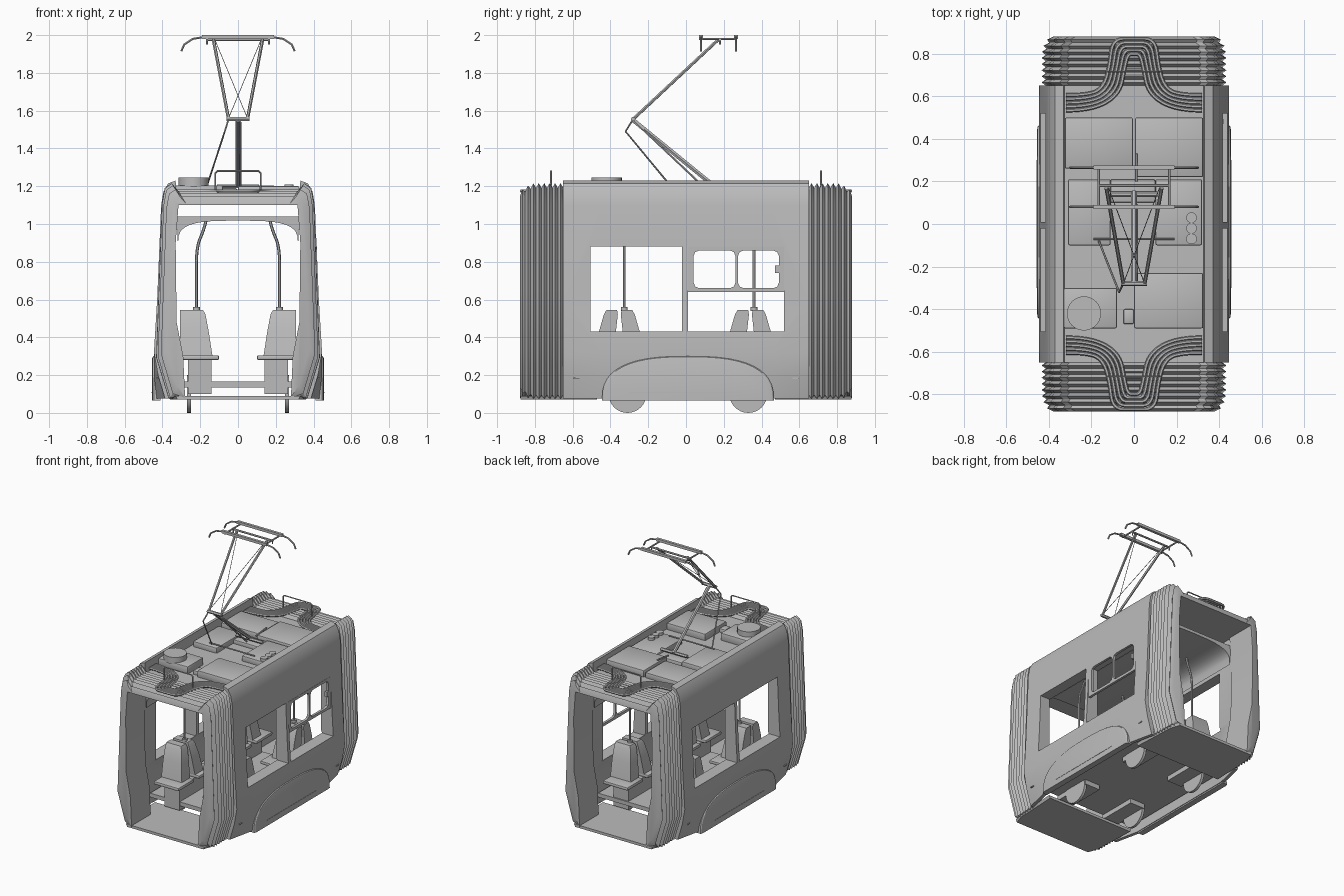
import bpy, bmesh, math
from mathutils import Vector

if "Cube" in bpy.data.objects:
    bpy.data.objects.remove(bpy.data.objects["Cube"])

grey = bpy.data.materials.new("plain grey")
grey.use_nodes = True
grey.diffuse_color = (0.5, 0.5, 0.5, 1)
grey.node_tree.nodes["Principled BSDF"].inputs["Base Color"].default_value = (0.5, 0.5, 0.5, 1)


def finish(name, bm):
    bmesh.ops.recalc_face_normals(bm, faces=bm.faces)
    me = bpy.data.meshes.new(name)
    bm.to_mesh(me)
    bm.free()
    me.materials.append(grey)
    ob = bpy.data.objects.new(name, me)
    bpy.context.collection.objects.link(ob)
    return ob


def loft(name, rings):
    """Skin closed rings of points and cap both ends."""
    bm = bmesh.new()
    vs = [[bm.verts.new(p) for p in ring] for ring in rings]
    n = len(vs[0])
    for a, b in zip(vs, vs[1:]):
        for i in range(n):
            j = (i + 1) % n
            bm.faces.new((a[i], a[j], b[j], b[i]))
    bm.faces.new(vs[0])
    bm.faces.new(vs[-1][::-1])
    return finish(name, bm)


def prism_y(name, pts, a, b):
    return loft(name, [[(x, y, z) for x, z in pts] for y in (a, b)])


def prism_x(name, pts, a, b):
    return loft(name, [[(x, y, z) for y, z in pts] for x in (a, b)])


def bake(ob):
    """Replace an object's mesh by its modified result."""
    dg = bpy.context.evaluated_depsgraph_get()
    me = bpy.data.meshes.new_from_object(ob.evaluated_get(dg))
    ob.modifiers.clear()
    ob.data = me


def box(name, x, y, z, bevel=0):
    ob = prism_x(name, [(y[0], z[0]), (y[1], z[0]), (y[1], z[1]), (y[0], z[1])], *x)
    if bevel:
        m = ob.modifiers.new("soft", "BEVEL")
        m.width, m.segments = bevel, 2
        bake(ob)
    return ob


def cut(ob, cutters):
    for c in cutters:
        m = ob.modifiers.new("cut", "BOOLEAN")
        m.operation, m.solver, m.object = "DIFFERENCE", "EXACT", c
        bake(ob)
        bpy.data.objects.remove(c)


def tube(name, pts, r, smooth=False):
    cu = bpy.data.curves.new(name, "CURVE")
    cu.dimensions, cu.bevel_depth, cu.bevel_resolution = "3D", r, 1
    cu.use_fill_caps = True
    sp = cu.splines.new("NURBS" if smooth else "POLY")
    sp.points.add(len(pts) - 1)
    for p, co in zip(sp.points, pts):
        p.co = (*co, 1)
    if smooth:
        sp.order_u, sp.use_endpoint_u, sp.resolution_u = 3, True, 6
    cu.materials.append(grey)
    tmp = bpy.data.objects.new(name, cu)
    bpy.context.collection.objects.link(tmp)
    dg = bpy.context.evaluated_depsgraph_get()
    me = bpy.data.meshes.new_from_object(tmp.evaluated_get(dg))
    bpy.data.objects.remove(tmp)
    ob = bpy.data.objects.new(name, me)
    bpy.context.collection.objects.link(ob)


def disc(name, centre, r, depth, axis):
    bm = bmesh.new()
    bmesh.ops.create_cone(bm, cap_ends=True, segments=32, radius1=r, radius2=r, depth=depth)
    rot = Vector((0, 0, 1)).rotation_difference(Vector(axis)).to_matrix()
    bmesh.ops.rotate(bm, verts=bm.verts, matrix=rot)
    bmesh.ops.translate(bm, verts=bm.verts, vec=centre)
    finish(name, bm)


# Side walls: skirts draw in towards the ends, window openings cut through
wall = [(.43, .075), (.445, .2), (.445, .32), (.428, .6), (.407, 1.1), (.395, 1.17),
        (.37, 1.215), (.33, 1.23), (.325, 1.1), (.32, 1.0), (.335, .9), (.335, .45),
        (.4, .3), (.405, .075)]
for s, side in ((1, "left"), (-1, "right")):
    rings = [[(s * (x - tuck * max(0, .32 - z) / .25), y, z) for x, z in wall]
             for y, tuck in ((-.65, .045), (-.45, 0), (.45, 0), (.65, .045))]
    ob = loft(side + "_side_wall", rings)
    xr = sorted((s * .2, s * .6))
    cut(ob, [box("cutter", xr, (-.505, -.02), (.43, .88)),
             box("cutter", xr, (.01, .52), (.43, .88))])
    # Wheel cover: low rounded arch on the skirt
    arch = []
    for i in range(25):
        t = math.pi * i / 24
        c, d = math.cos(t), math.sin(t)
        arch.append((.01 + .455 * math.copysign(abs(c) ** .75, c), .065 + .235 * d ** .75))
    rings = [[(s * x, .01 + (y - .01) * k, .065 + (z - .065) * k) for y, z in arch]
             for x, k in ((.41, 1), (.446, 1), (.452, .985), (.455, .95))]
    loft(side + "_wheel_cover", rings)
    box(side + "_cover_seam", sorted((s * .45, s * .457)), (-.3, .3), (.105, .11))
    for y in (-.58, .58):
        box(side + "_marker", sorted((s * .41, s * .435)), (y - .015, y + .015), (.18, .187))

# Sliding vent panes in one window
vent = box("vent_frame", (.4, .418), (.01, .52), (.64, .88))
cut(vent, [box("cutter", (.3, .5), r, (.66, .86), .03) for r in ((.04, .262), (.275, .492))])
box("vent_latch", (.4, .42), (.47, .492), (.74, .78))

# Floors, arched ceiling and roof deck
box("centre_floor", (-.39, .39), (-.5, .5), (.135, .165))
ceiling = [(-.325, 1.04), (.325, 1.04)]
for i in range(17):
    t = math.pi * i / 16
    c = math.cos(t)
    ceiling.append((.318 * math.copysign(abs(c) ** .6, c), .89 + .128 * math.sin(t) ** .6))
prism_y("ceiling", ceiling, -.65, .65)
box("roof_deck", (-.33, .33), (-.65, .65), (1.1, 1.15))

# Folded bellows at both ends, each with floor, hoses and a hoop
half_out = [(.36, .08), (.425, .3), (.412, .65), (.395, 1.1), (.38, 1.18), (.345, 1.205), (.31, 1.165)]
half_in = [(.315, 1.1), (.33, .9), (.325, .48), (.29, .3), (.28, .08)]
mirrored = lambda pts: [(-x, z) for x, z in reversed(pts)]
RIBS = 8
for s, end in ((1, "back"), (-1, "front")):
    rings = []
    for i in range(2 * RIBS + 1):
        y = s * (.65 + .23 * i / (2 * RIBS))
        k = (1.02 if i % 2 else .975) - .085 * max(0, (i - 10) / 6) ** 2
        out = [(x * k, max(.075, .65 + (z - .65) * k)) for x, z in half_out]
        ring = out + mirrored(out) + mirrored(half_in) + half_in
        rings.append([(x, y, z) for x, z in ring])
    loft(end + "_bellows", rings)
    loft(end + "_floor", [[(-w, s * y, .07), (w, s * y, .07), (w + .01, s * y, .09), (-w - .01, s * y, .09)]
                          for y, w in ((.47, .36), (.8, .345), (.875, .32))])
    for i in range(5):
        d = .018 * i
        path = [(.32, .605 - d), (.2, .605 - d), (.14 - d, .65 - d * .6), (.115 - d, .74),
                (.1 - d, .87 - d), (0, .87 - d)]
        tube(end + "_roof_hose", [(x, s * y, 1.175) for x, y in path + mirrored(path[:-1])], .009, True)
    box(end + "_hose_clamp", (-.12, .12), sorted((s * .7, s * .73)), (1.12, 1.165))
    tube(end + "_roof_hoop", [(-.12, s * .715, 1.16), (-.12, s * .715, 1.27), (-.11, s * .715, 1.28),
         (.11, s * .715, 1.28), (.12, s * .715, 1.27), (.12, s * .715, 1.16)], .005)

# Wheels, back-to-back seats and grab poles
for s in (1, -1):
    for seat_y, wheel_y, pole_y in ((-.353, -.31, -.327), (.341, .33, .36)):
        disc("wheel", (s * .26, wheel_y, .1), .1, .02, (1, 0, 0))
        box("seat_base", sorted((s * .14, s * .265)), (seat_y - .15, seat_y + .15), (.1, .28))
        for f in (1, -1):
            edge = lambda d: seat_y + f * d
            box("seat_cushion", sorted((s * .1, s * .31)), sorted((edge(.03), edge(.22))), (.28, .305), .008)
            rings = []
            for z, a, b, xi in ((.3, .03, .13, .135), (.43, .018, .108, .155),
                                (.52, .008, .082, .172), (.545, .012, .068, .185)):
                rings.append([(s * x, edge(d), z) for x, d in ((xi, a), (.308, a), (.308, b), (xi, b))])
            loft("seat_back", rings)
        tube("grab_pole", [(s * .22, pole_y, .5), (s * .22, pole_y, .7), (s * .22, pole_y, .88),
             (s * .18, pole_y, .97), (s * .17, pole_y, 1.015)], .008, True)
        disc("pole_collar", (s * .22, pole_y, .55), .018, .02, (0, 0, 1))

# Roof equipment
for x, y, z in (((-.31, -.11), (-.1, .21), 1.19), ((.1, .32), (-.1, .21), 1.19),
                ((-.11, .1), (.1, .21), 1.18), ((-.33, -.08), (-.49, -.3), 1.205),
                ((0, .325), (-.49, -.23), 1.2), ((.005, .325), (.22, .5), 1.2),
                ((-.325, -.005), (.26, .5), 1.19), ((-.05, 0), (-.47, -.4), 1.18)):
    box("roof_box", x, y, (1.14, z), .008)
disc("roof_fan", (-.235, -.42, 1.22), .08, .05, (0, 0, 1))
for y in (.03, -.02, -.07):
    disc("insulator", (.27, y, 1.195), .025, .03, (0, 0, 1))
tube("roof_conduit", [(-.19, -.07, 1.2), (.19, -.07, 1.2)], .005)
tube("roof_cable", [(.01, .2, 1.2), (.01, .33, 1.215)], .006)

# Current collector: lower arm, knee, upper frame, head
tube("collector_lower_arm", [(0, .15, 1.2), (0, -.28, 1.55)], .013)
tube("collector_spring_rod", [(.012, .09, 1.2), (.012, -.27, 1.54)], .006)
tube("collector_tie_rod", [(-.165, -.08, 1.2), (-.07, -.32, 1.49), (-.05, -.28, 1.555)], .005)
tube("collector_knee", [(-.06, -.28, 1.555), (.06, -.28, 1.555)], .012)
tube("collector_base_axle", [(-.11, .14, 1.2), (.11, .14, 1.2)], .012)
tube("collector_head_axle", [(-.17, .18, 1.975), (.17, .18, 1.975)], .007)
for s in (1, -1):
    tube("collector_upper_arm", [(s * .05, -.28, 1.555), (s * .13, .17, 1.975)], .009)
    tube("collector_brace_wire", [(s * .05, -.28, 1.56), (-s * .12, .17, 1.97)], .002)
    tube("head_spring", [(s * .165, .07, 1.98), (s * .165, .265, 1.98)], .006)
    tube("head_hanger", [(s * .165, .18, 1.95), (s * .165, .18, 1.985)], .005)
for y in (.08, .265):
    box("contact_strip", (-.19, .19), (y - .01, y + .01), (1.98, 2.0))
    tube("head_horn", [(-.3, y, 1.915), (-.285, y, 1.95), (-.24, y, 1.98), (-.18, y, 1.99),
         (.18, y, 1.99), (.24, y, 1.98), (.285, y, 1.95), (.3, y, 1.915)], .006)

# Smooth only the gently curved surfaces
for ob in bpy.context.collection.objects:
    ob.select_set(ob.type == "MESH")
    if ob.type == "MESH":
        bpy.context.view_layer.objects.active = ob
bpy.ops.object.shade_smooth_by_angle(angle=math.radians(30))
